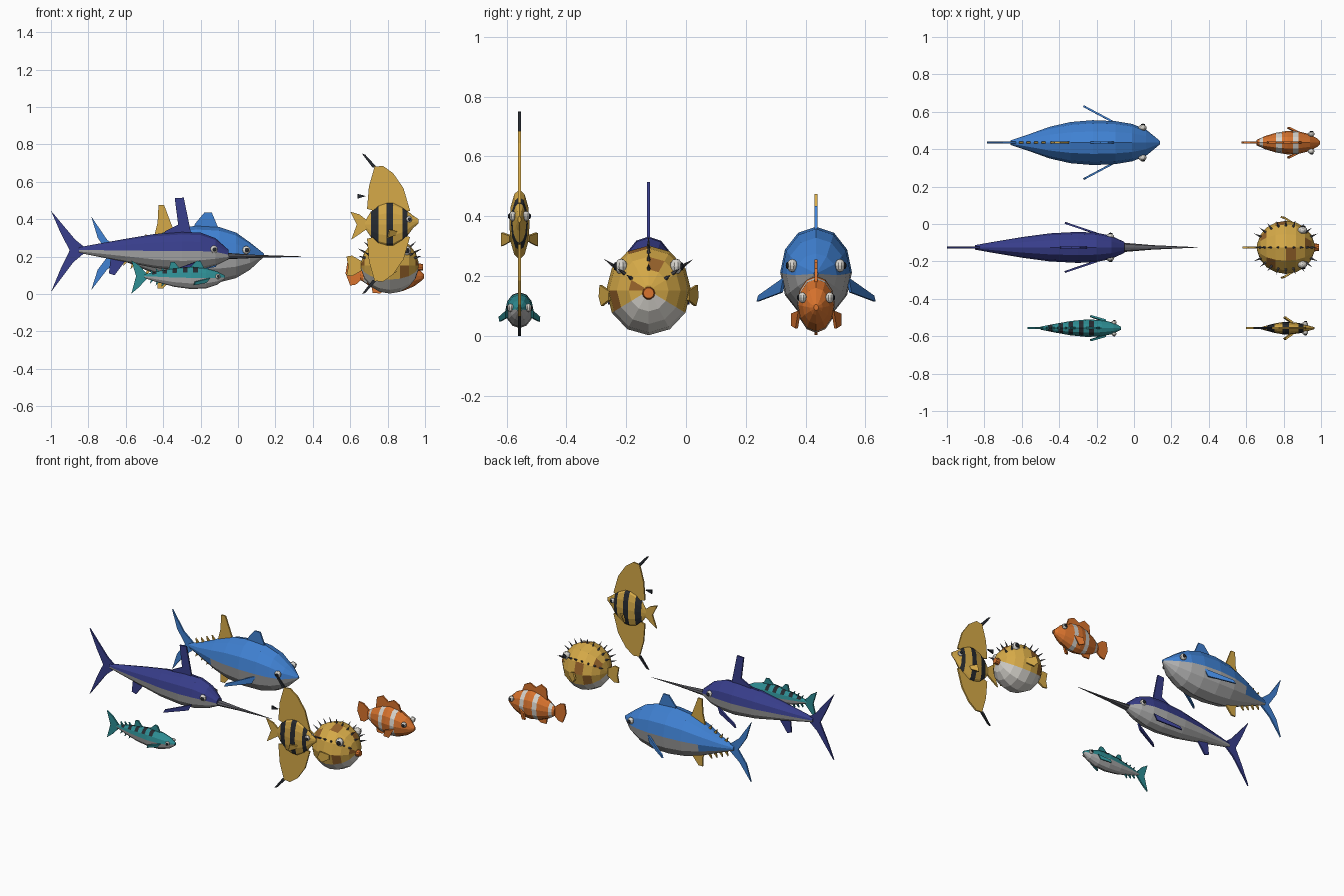
import bpy, bmesh
from math import sin, cos, pi, radians, sqrt
from mathutils import Vector, Matrix
from mathutils.geometry import normal

cube = bpy.data.objects.get("Cube")
if cube:
    bpy.data.objects.remove(cube, do_unlink=True)


def make_material(name, rgb):
    linear = [((c / 255 + .055) / 1.055) ** 2.4 for c in rgb] + [1]
    mat = bpy.data.materials.new(name)
    mat.use_nodes = True
    mat.diffuse_color = linear
    mat.node_tree.nodes["Principled BSDF"].inputs["Base Color"].default_value = linear
    return mat


MATS = {name: make_material(name, rgb) for name, rgb in {
    "navy": (56, 62, 140), "blue": (64, 130, 212), "teal": (46, 142, 148),
    "gold": (214, 170, 72), "orange": (218, 116, 46), "brown": (150, 98, 42),
    "silver": (176, 176, 176), "white": (216, 213, 206),
    "dark": (38, 42, 48), "slate": (92, 92, 98)}.items()}


def finish(name, bm, colors):
    bmesh.ops.recalc_face_normals(bm, faces=bm.faces[:])
    mesh = bpy.data.meshes.new(name)
    bm.to_mesh(mesh)
    bm.free()
    for color in colors:
        mesh.materials.append(MATS[color])
    obj = bpy.data.objects.new(name, mesh)
    bpy.context.collection.objects.link(obj)
    return obj


def sample(profile, x):
    """Half width, bottom and top of a body at x."""
    for a, b in zip(profile, profile[1:]):
        if a[0] <= x <= b[0]:
            k = (x - a[0]) / (b[0] - a[0])
            return [p + (q - p) * k for p, q in zip(a[1:], b[1:])]


def loft(name, y, profile, colors, rule, cuts=(), sides=12):
    """Body along x; rule(x, height share, ring, side) gives the colour slot."""
    bm = bmesh.new()
    xs = sorted({p[0] for p in profile} | set(cuts))
    rings = []
    for x in xs:
        half, low, high = sample(profile, x)
        rings.append([bm.verts.new((x, y + half * cos(2 * pi * j / sides),
                                    (low + high) / 2 + (high - low) / 2 * sin(2 * pi * j / sides)))
                      for j in range(sides)])
    for i in range(len(xs) - 1):
        for j in range(sides):
            k = (j + 1) % sides
            face = bm.faces.new((rings[i][j], rings[i][k], rings[i + 1][k], rings[i + 1][j]))
            share = (1 + sin(2 * pi * (j + .5) / sides)) / 2
            face.material_index = rule((xs[i] + xs[i + 1]) / 2, share, i, j)
    bm.faces.new(rings[0])
    bm.faces.new(rings[-1])
    return finish(name, bm, colors)


def plate(name, color, points, thick=.01):
    """Thin fin from a flat outline."""
    bm = bmesh.new()
    points = [Vector(p) for p in points]
    offset = normal(points[:4]) * thick / 2
    a = [bm.verts.new(p + offset) for p in points]
    b = [bm.verts.new(p - offset) for p in points]
    bm.faces.new(a)
    bm.faces.new(b[::-1])
    for i in range(len(a)):
        k = (i + 1) % len(a)
        bm.faces.new((a[i], b[i], b[k], a[k]))
    return finish(name, bm, [color])


def fin(name, color, y, outline):
    plate(name, color, [(x, y, z) for x, z in outline])


def side_fins(name, color, y, outline):
    for side, s in (("front", -1), ("back", 1)):
        plate(f"{side}_{name}", color, [(x, y + s * out, z) for x, out, z in outline])


def eyes(fish, x, y, z, out, r):
    for side, s in (("front", -1), ("back", 1)):
        for part, color, scale, shift in (("eye", "white", (1, .8, 1), 0),
                                          ("pupil", "dark", (.55, .3, .55), .68)):
            bm = bmesh.new()
            place = Matrix.Translation((x + shift * r * .2, y + s * (out + shift * r), z))
            bmesh.ops.create_uvsphere(bm, u_segments=10, v_segments=6, radius=r,
                                      matrix=place @ Matrix.Diagonal((*scale, 1)))
            finish(f"{fish}_{side}_{part}", bm, [color])


def finlets(name, color, y, profile, xs, size, ends=(1, 2)):
    for i, x in enumerate(xs):
        for end in ends:
            z = sample(profile, x)[end]
            d = size if end == 2 else -size
            fin(f"{name}_{i}_{end}", color, y, [(x + size * .7, z - d * .3), (x - size * .6, z + d), (x - size * .3, z - d * .3)])


def in_bands(x, bands):
    return any(a < x < b for a, b in bands)


def edges(bands):
    return [e for band in bands for e in band]


# Tuna
Y = .435
tuna = [(-.66, .012, .195, .225), (-.57, .042, .16, .255), (-.45, .085, .11, .31), (-.34, .11, .075, .35),
        (-.22, .12, .06, .365), (-.1, .115, .062, .358), (-.01, .1, .085, .328), (.065, .07, .13, .275),
        (.14, .008, .2, .215)]
loft("tuna_body", Y, tuna, ["blue", "silver"], lambda x, t, i, j: int(t < (.5 if x > -.4 else .3)))
fin("tuna_tail", "blue", Y, [(-.62, .225), (-.7, .29), (-.785, .415), (-.75, .3), (-.69, .21),
                             (-.75, .13), (-.785, .02), (-.7, .13), (-.62, .195)])
fin("tuna_dorsal", "blue", Y, [(-.1, .34), (-.14, .435), (-.18, .435), (-.23, .375), (-.24, .34)])
fin("tuna_rear_dorsal", "gold", Y, [(-.34, .33), (-.395, .475), (-.425, .475), (-.43, .38), (-.45, .3)])
fin("tuna_anal_fin", "gold", Y, [(-.34, .1), (-.4, .03), (-.43, .03), (-.43, .09), (-.45, .13)])
finlets("tuna_finlet", "gold", Y, tuna, [-.48, -.52, -.56, -.6], .025)
side_fins("tuna_pectoral", "blue", Y, [(-.1, .105, .195), (-.26, .19, .135), (-.27, .195, .115), (-.12, .115, .145)])
eyes("tuna", .045, Y, .235, .08, .022)

# Marlin
Y = -.125
marlin = [(-.85, .012, .22, .25), (-.75, .03, .2, .268), (-.6, .055, .17, .295), (-.45, .075, .14, .32),
          (-.3, .083, .125, .332), (-.2, .078, .13, .328), (-.12, .062, .152, .298), (-.05, .028, .185, .235)]
loft("marlin_body", Y, marlin, ["navy", "silver"], lambda x, t, i, j: int(t < .5))
loft("marlin_bill", Y, [(-.07, .026, .185, .22), (.1, .012, .193, .209), (.34, .001, .199, .201)],
     ["slate"], lambda *_: 0, sides=8)
fin("marlin_tail", "navy", Y, [(-.82, .25), (-.87, .29), (-1, .445), (-.95, .33), (-.9, .233),
                               (-.95, .13), (-1, .01), (-.88, .17), (-.82, .22)])
fin("marlin_dorsal", "navy", Y, [(-.25, .32), (-.29, .515), (-.338, .512), (-.32, .37), (-.39, .335), (-.4, .31)])
fin("marlin_anal_fin", "navy", Y, [(-.6, .18), (-.66, .1), (-.69, .11), (-.68, .2)])
side_fins("marlin_pectoral", "navy", Y, [(-.2, .075, .18), (-.36, .128, .125), (-.37, .132, .105), (-.22, .08, .14)])
eyes("marlin", -.128, Y, .238, .058, .021)

# Mackerel
Y = -.557
mackerel = [(-.5, .008, .085, .105), (-.43, .022, .062, .122), (-.34, .038, .038, .138), (-.25, .047, .026, .146),
            (-.17, .043, .03, .138), (-.11, .03, .05, .12), (-.07, .008, .08, .098)]
bars = [(-.46 + k * .055, -.435 + k * .055) for k in range(5)]
loft("mackerel_body", Y, mackerel, ["teal", "silver", "dark"],
     lambda x, t, i, j: 1 if t < .5 else 2 if t > .7 and in_bands(x, bars) else 0, edges(bars))
fin("mackerel_tail", "teal", Y, [(-.48, .1), (-.53, .155), (-.57, .18), (-.545, .095), (-.57, .002), (-.53, .035), (-.48, .09)])
fin("mackerel_dorsal", "teal", Y, [(-.18, .135), (-.2, .175), (-.22, .178), (-.26, .14)])
fin("mackerel_rear_dorsal", "teal", Y, [(-.31, .135), (-.34, .172), (-.36, .172), (-.37, .13)])
finlets("mackerel_finlet", "teal", Y, mackerel, [-.4, -.43, -.46], .018)
side_fins("mackerel_pectoral", "teal", Y, [(-.15, .042, .085), (-.23, .065, .065), (-.235, .064, .048), (-.17, .042, .06)])
eyes("mackerel", -.107, Y, .094, .03, .014)

# Angelfish
angel = [(.68, .006, .35, .39), (.71, .014, .305, .44), (.75, .025, .268, .475), (.795, .033, .255, .49),
         (.83, .034, .255, .49), (.88, .028, .285, .465), (.905, .023, .31, .445), (.935, .014, .35, .42), (.965, .005, .378, .4)]
stripes = [(.71, .75), (.795, .83), (.88, .905)]
loft("angelfish_body", Y, angel, ["gold", "dark"], lambda x, t, i, j: int(in_bands(x, stripes)))
for part, up in (("dorsal", 1), ("anal", -1)):
    def mirror(points):
        return [(x, .375 + up * h) for x, h in points]
    fin(f"angelfish_{part}_fin", "gold", Y, mirror([(.92, .07), (.885, .19), (.83, .27), (.775, .31), (.73, .305),
                                                    (.7, .2), (.69, .08), (.8, .05)]))
    fin(f"angelfish_{part}_streamer", "dark", Y, mirror([(.74, .305), (.68, .37), (.663, .375), (.72, .3)]))
fin("angelfish_loose_tip", "dark", Y, [(.64, .535), (.685, .523), (.64, .51)])
fin("angelfish_tail", "gold", Y, [(.7, .385), (.65, .425), (.6, .44), (.635, .37), (.605, .29), (.65, .32), (.7, .355)])
side_fins("angelfish_pectoral", "gold", Y, [(.85, .03, .335), (.81, .058, .345), (.8, .058, .3), (.84, .03, .315)])
eyes("angelfish", .915, Y, .4, .022, .017)

# Pufferfish
Y, CX, CZ, RX, R = -.125, .812, .152, .155, .142
puffer = []
for k in range(9):
    c = -cos(pi * (.04 + .92 * k / 8))
    w = sqrt(1 - c * c)
    puffer.append((CX + RX * c, R * w, CZ - (R + .008) * w, CZ + (R + .008) * w))
loft("pufferfish_body", Y, puffer, ["gold", "white", "brown"],
     lambda x, t, i, j: 1 if t < .3 else 2 if (i * 5 + j * 3) % 7 == 1 else 0)
bm = bmesh.new()
for roll in (90, 35, 145):
    for k in range(9):
        a = radians(30 + 15 * k)
        d = Vector((cos(a) * RX / R, sin(a) * cos(radians(roll)), sin(a) * sin(radians(roll))))
        spot = Vector((CX, Y, CZ)) + d * (R + .016)
        bmesh.ops.create_cone(bm, cap_ends=True, segments=5, radius1=.008, radius2=0, depth=.05,
                              matrix=Matrix.Translation(spot) @ d.to_track_quat("Z", "Y").to_matrix().to_4x4())
finish("pufferfish_spikes", bm, ["slate"])
bm = bmesh.new()
bmesh.ops.create_cone(bm, cap_ends=True, segments=10, radius1=.024, radius2=.018, depth=.04,
                      matrix=Matrix.Translation((.968, Y, .143)) @ Matrix.Rotation(pi / 2, 4, "Y"))
finish("pufferfish_mouth", bm, ["orange"])
fin("pufferfish_tail", "gold", Y, [(.67, .17), (.61, .205), (.58, .2), (.59, .145), (.58, .1), (.61, .095), (.67, .13)])
side_fins("pufferfish_pectoral", "gold", Y, [(.85, .13, .15), (.8, .16, .17), (.785, .163, .13), (.81, .155, .1), (.85, .13, .12)])
eyes("pufferfish", .9, Y, .232, .092, .026)

# Clownfish
Y = .435
clown = [(.655, .014, .075, .13), (.7, .035, .045, .16), (.76, .053, .02, .188), (.82, .063, .01, .2),
         (.88, .06, .015, .19), (.94, .045, .04, .16), (.98, .022, .07, .12), (.995, .008, .085, .105)]
bands = [(.67, .69), (.76, .79), (.85, .88)]
loft("clownfish_body", Y, clown, ["orange", "white"], lambda x, t, i, j: int(in_bands(x, bands)), edges(bands))
fin("clownfish_tail", "orange", Y, [(.67, .125), (.62, .165), (.585, .17), (.575, .11), (.6, .045), (.63, .05), (.67, .085)])
fin("clownfish_dorsal", "orange", Y, [(.9, .17), (.88, .225), (.84, .245), (.8, .225), (.76, .255), (.72, .235), (.71, .15)])
fin("clownfish_anal_fin", "orange", Y, [(.8, .03), (.76, .003), (.72, .005), (.71, .06)])
side_fins("clownfish_pectoral", "orange", Y, [(.88, .055, .085), (.83, .08, .075), (.82, .08, .035), (.85, .065, .025)])
eyes("clownfish", .947, Y, .128, .046, .018)
